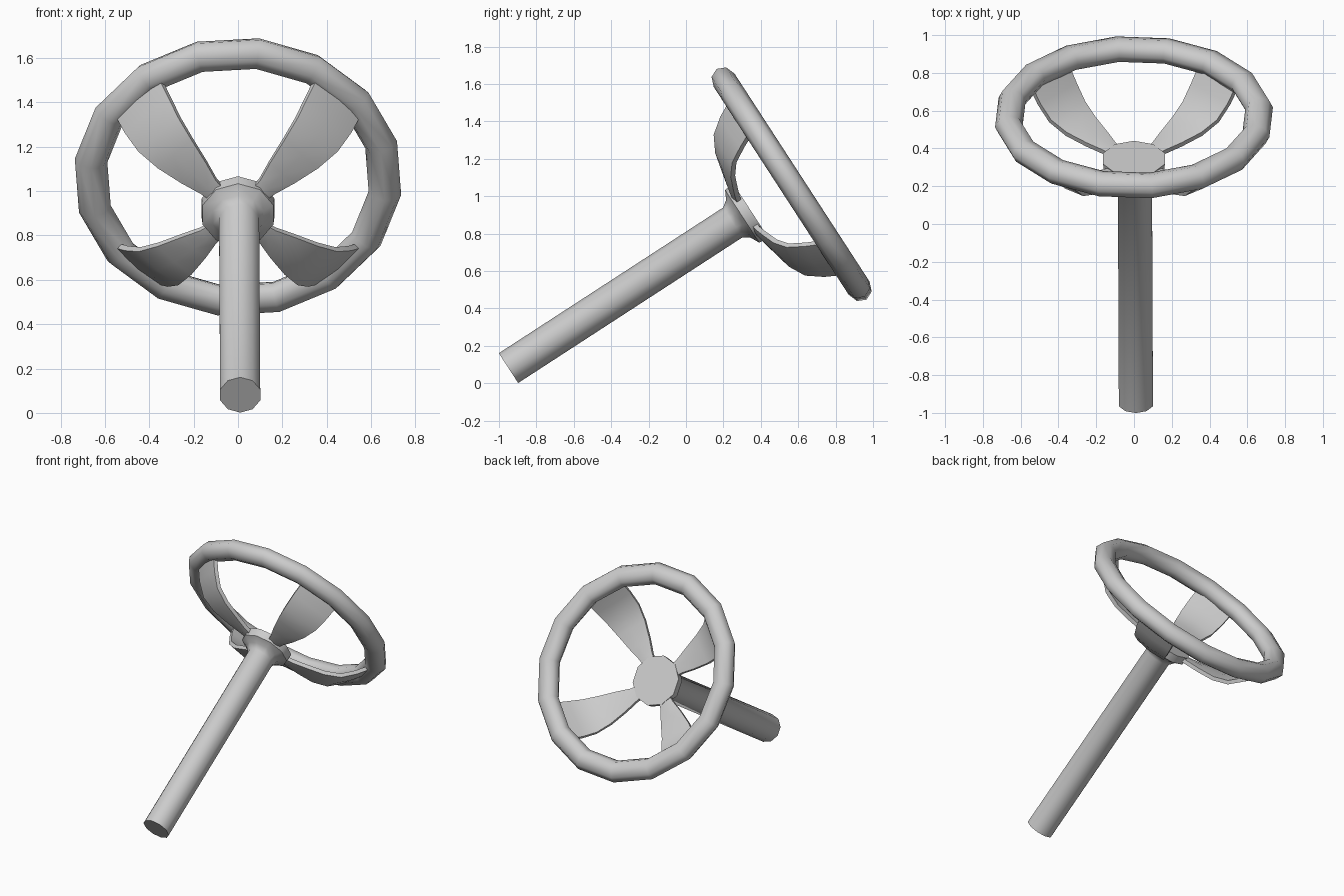
import bpy, bmesh
from math import radians, sin, cos, pi
from mathutils import Matrix, Vector

if "Cube" in bpy.data.objects:
    bpy.data.objects.remove(bpy.data.objects["Cube"])

# Shared frame: local z runs up the tilted steering column
FRAME = Matrix.Translation((0, -0.949, 0.081)) @ Matrix.Rotation(radians(-57), 4, 'X')


def loft(name, rings, closed=False, local=Matrix()):
    """Skin a list of equal-length point rings into one object."""
    bm = bmesh.new()
    vs = [[bm.verts.new(FRAME @ local @ Vector(p)) for p in ring] for ring in rings]
    n, m = len(vs), len(vs[0])
    for i in range(n if closed else n - 1):
        a, b = vs[i], vs[(i + 1) % n]
        for j in range(m):
            k = (j + 1) % m
            bm.faces.new((a[j], a[k], b[k], b[j]))
    if not closed:
        bm.faces.new(vs[0][::-1])
        bm.faces.new(vs[-1])
    bmesh.ops.recalc_face_normals(bm, faces=bm.faces)
    me = bpy.data.meshes.new(name)
    bm.to_mesh(me)
    bm.free()
    me.shade_smooth()
    me.set_sharp_from_angle(angle=radians(55))
    ob = bpy.data.objects.new(name, me)
    bpy.context.collection.objects.link(ob)
    return ob


def circle(r, z, sides=10, x=0.0):
    return [(x + r * sin(2 * pi * i / sides), r * cos(2 * pi * i / sides), z)
            for i in range(sides)]


# Column shaft flaring into the hub
loft("column_and_hub", [circle(0.095, 0, x=0.01), circle(0.095, 1.43, x=0.005),
                        circle(0.12, 1.465), circle(0.168, 1.49), circle(0.172, 1.545)])

# Sixteen-sided wheel rim with an eight-sided tube
rim = []
for i in range(16):
    t = radians(7.5 + 22.5 * i)
    ring = []
    for j in range(8):
        p = 2 * pi * j / 8
        r = 0.668 + 0.074 * cos(p)
        ring.append((r * cos(t), r * sin(t), 1.805 + 0.066 * sin(p)))
    rim.append(ring)
loft("wheel_rim", rim, closed=True)

# Four dished spokes: (radius, height, width) along the path
PATH = [(0.12, 1.518, 0.08), (0.19, 1.525, 0.10), (0.28, 1.54, 0.155), (0.40, 1.565, 0.215),
        (0.50, 1.61, 0.255), (0.575, 1.69, 0.275), (0.645, 1.79, 0.28)]
spoke = []
for i, (r, z, w) in enumerate(PATH):
    a, b = PATH[max(i - 1, 0)], PATH[min(i + 1, len(PATH) - 1)]
    d = Vector((b[0] - a[0], 0, b[1] - a[1])).normalized()
    nrm = Vector((-d.z, 0, d.x))
    section = [(-0.5, -0.013), (0, -0.024), (0.5, -0.013),
               (0.5, 0.013), (0, 0.02), (-0.5, 0.013)]
    spoke.append([Vector((r, s * w, z)) + nrm * h for s, h in section])
for k in range(4):
    loft(f"spoke_{k + 1}", spoke, local=Matrix.Rotation(radians(45 + 90 * k), 4, 'Z'))
